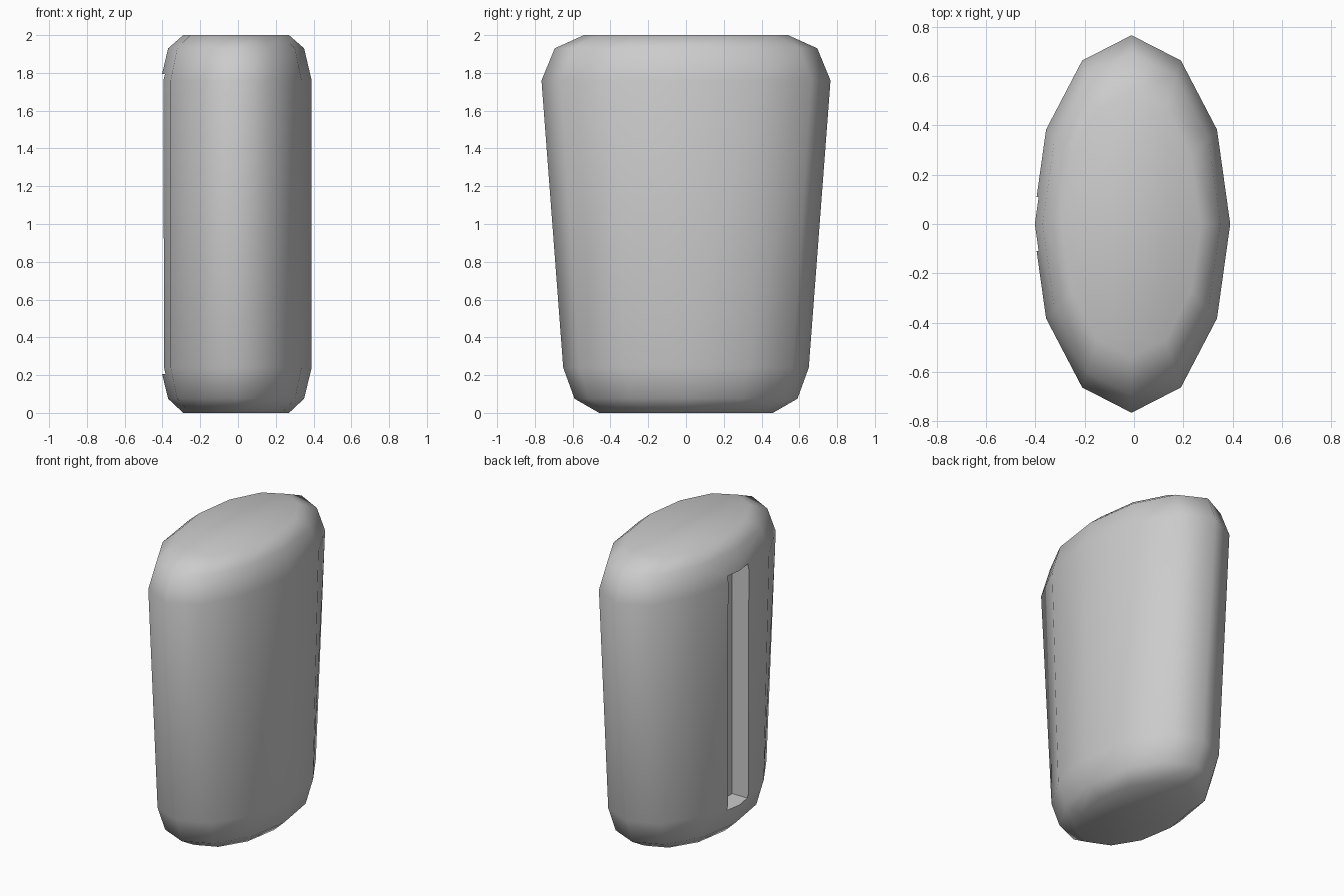
import bpy, bmesh, math

if "Cube" in bpy.data.objects:
    bpy.data.objects.remove(bpy.data.objects["Cube"])

CX = -0.01
SIDES = 12
# rings from bottom to top: half width, half depth, height
RINGS = [(0.28, 0.46, 0.0), (0.36, 0.59, 0.075), (0.40, 0.65, 0.24),
         (0.40, 0.765, 1.76), (0.36, 0.695, 1.93), (0.28, 0.54, 2.0)]


def make_object(name, bm):
    bmesh.ops.recalc_face_normals(bm, faces=bm.faces)
    mesh = bpy.data.meshes.new(name)
    bm.to_mesh(mesh)
    bm.free()
    obj = bpy.data.objects.new(name, mesh)
    bpy.context.collection.objects.link(obj)
    return obj


# body: tapered twelve-sided oval with rounded rims
bm = bmesh.new()
loops = []
for rx, ry, z in RINGS:
    loops.append([bm.verts.new((CX + rx * math.cos(k * math.tau / SIDES),
                                ry * math.sin(k * math.tau / SIDES), z))
                  for k in range(SIDES)])
for low, high in zip(loops, loops[1:]):
    for k in range(SIDES):
        n = (k + 1) % SIDES
        bm.faces.new((low[k], low[n], high[n], high[k]))
bm.faces.new(loops[0][::-1])
bm.faces.new(loops[-1])
body = make_object("body", bm)

# slot cutter: tall groove in the left side
bm = bmesh.new()
bmesh.ops.create_cube(bm, size=1)
bmesh.ops.scale(bm, vec=(0.4, 0.22, 1.59), verts=bm.verts)
bmesh.ops.translate(bm, vec=(-0.47, 0, 1.0), verts=bm.verts)
cutter = make_object("slot_cutter", bm)

cut = body.modifiers.new("slot", 'BOOLEAN')
cut.operation = 'DIFFERENCE'
cut.solver = 'EXACT'
cut.object = cutter

# apply the slot, then smooth while keeping its edges crisp
bpy.context.view_layer.objects.active = body
body.select_set(True)
bpy.ops.object.modifier_apply(modifier=cut.name)
bpy.data.objects.remove(cutter)
bpy.ops.object.shade_smooth_by_angle(angle=math.radians(60))
